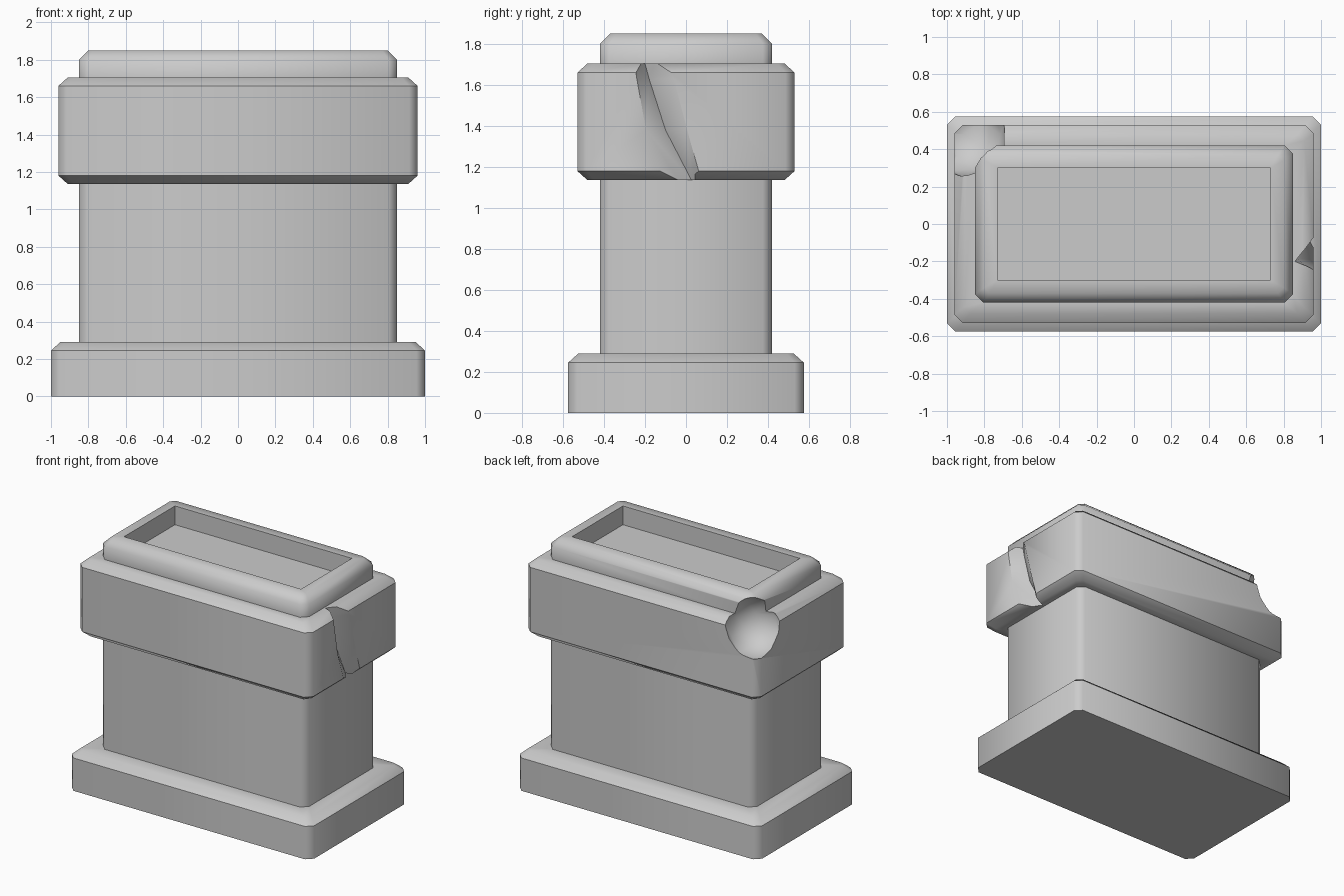
import bpy, bmesh

if "Cube" in bpy.data.objects:
    bpy.data.objects.remove(bpy.data.objects["Cube"])


def loft(name, rings):
    """Closed mesh through equally sized rings of points."""
    bm = bmesh.new()
    loops = [[bm.verts.new(p) for p in ring] for ring in rings]
    n = len(loops[0])
    for a, b in zip(loops, loops[1:]):
        for i in range(n):
            j = (i + 1) % n
            bm.faces.new((a[i], a[j], b[j], b[i]))
    bm.faces.new(loops[0][::-1])
    bm.faces.new(loops[-1])
    bmesh.ops.remove_doubles(bm, verts=bm.verts, dist=1e-5)
    bmesh.ops.recalc_face_normals(bm, faces=bm.faces)
    mesh = bpy.data.meshes.new(name)
    bm.to_mesh(mesh)
    bm.free()
    obj = bpy.data.objects.new(name, mesh)
    bpy.context.collection.objects.link(obj)
    return obj


def section(hx, hy, z, c):
    """Rectangle with corners cut by c."""
    return [(hx - c, -hy, z), (hx, -hy + c, z), (hx, hy - c, z), (hx - c, hy, z),
            (-hx + c, hy, z), (-hx, hy - c, z), (-hx, -hy + c, z), (-hx + c, -hy, z)]


# Pedestal: plinth, shaft, cap block, raised rim and recess
profile = [
    (1.0, 0.575, 0.0, 0.045), (1.0, 0.575, 0.245, 0.045), (0.95, 0.525, 0.29, 0.035),
    (0.85, 0.42, 0.29, 0.045), (0.85, 0.42, 1.135, 0.045),
    (0.91, 0.48, 1.135, 0.035), (0.96, 0.53, 1.18, 0.045),
    (0.96, 0.53, 1.66, 0.045), (0.91, 0.48, 1.705, 0.035),
    (0.85, 0.42, 1.705, 0.045), (0.85, 0.42, 1.80, 0.045), (0.80, 0.37, 1.85, 0.03),
    (0.73, 0.30, 1.85, 0.0), (0.73, 0.30, 1.71, 0.0),
]
pedestal = loft("stone_pedestal", [section(*p) for p in profile])

# Slanting crack cutter: z, left y, valley x, valley y, right y
crack = [(1.76, -0.258, 0.857, -0.215, -0.11), (1.63, -0.24, 0.865, -0.18, -0.06),
         (1.38, -0.195, 0.88, -0.10, 0.005), (1.10, -0.10, 0.865, 0.045, 0.085)]
crack_cutter = loft("crack_cutter", [
    [(0.96, l, z), (vx, vy, z), (0.96, r, z), (1.1, r, z), (1.1, l, z)]
    for z, l, vx, vy, r in crack])

# Broken corner cutter
bpy.ops.mesh.primitive_ico_sphere_add(subdivisions=2, radius=0.23,
                                      location=(-0.91, 0.48, 1.68))
chip_cutter = bpy.context.object
chip_cutter.name = "chip_cutter"

# Cut the damage, then remove the helpers
bpy.ops.object.select_all(action='DESELECT')
pedestal.select_set(True)
bpy.context.view_layer.objects.active = pedestal
for cutter in (crack_cutter, chip_cutter):
    cutter.hide_render = True
    mod = pedestal.modifiers.new(cutter.name, 'BOOLEAN')
    mod.operation = 'DIFFERENCE'
    mod.solver = 'EXACT'
    mod.object = cutter
    bpy.ops.object.modifier_apply(modifier=mod.name)
    bpy.data.objects.remove(cutter)

# Soft corners, crisp ledges
bpy.ops.object.shade_smooth_by_angle(angle=0.82)
